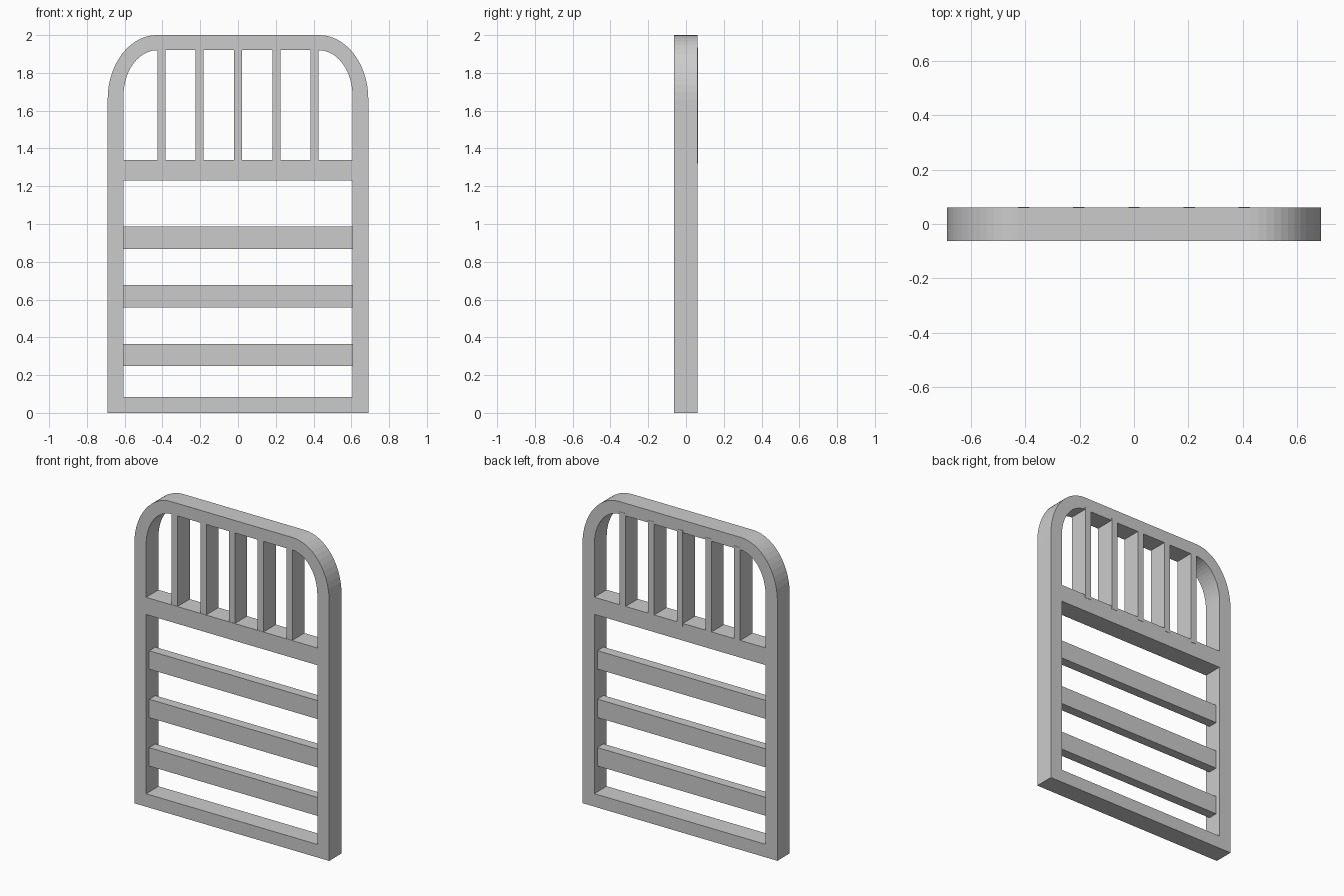
import bpy, bmesh
from math import sin, cos, pi

cube = bpy.data.objects.get("Cube")
if cube:
    bpy.data.objects.remove(cube, do_unlink=True)

grey = bpy.data.materials.new("plain grey")
grey.use_nodes = True
grey.diffuse_color = (0.6, 0.6, 0.6, 1)
grey.node_tree.nodes["Principled BSDF"].inputs["Base Color"].default_value = (0.6, 0.6, 0.6, 1)

FRONT, BACK = -0.0635, 0.0615
INNER = 0.606


def add_object(name, bm):
    bmesh.ops.recalc_face_normals(bm, faces=bm.faces)
    mesh = bpy.data.meshes.new(name)
    bm.to_mesh(mesh)
    bm.free()
    mesh.materials.append(grey)
    obj = bpy.data.objects.new(name, mesh)
    bpy.context.collection.objects.link(obj)
    return obj


def box(name, low, high):
    bm = bmesh.new()
    bmesh.ops.create_cube(bm, size=1)
    for v in bm.verts:
        v.co = [a if c < 0 else b for c, a, b in zip(v.co, low, high)]
    return add_object(name, bm)


def arch(half, bottom, top, rx, rz, steps=14):
    """Outline with square feet and two rounded upper corners."""
    arc = [(half - rx + rx * cos(i * pi / 2 / steps),
            top - rz + rz * sin(i * pi / 2 / steps)) for i in range(steps + 1)]
    right = [(half, bottom)] + arc
    return right + [(-x, z) for x, z in reversed(right)]


# Arched outer frame: two outlines joined into a ring, then given depth
bm = bmesh.new()
outer, inner = [[bm.verts.new((x, FRONT, z)) for x, z in outline] for outline in
                (arch(0.69, 0, 2, 0.26, 0.34), arch(INNER, 0.083, 1.92, 0.18, 0.24))]
n = len(outer)
for i in range(n):
    j = (i + 1) % n
    bm.faces.new((outer[i], outer[j], inner[j], inner[i]))
ring = bmesh.ops.extrude_face_region(bm, geom=bm.faces[:])
moved = [g for g in ring["geom"] if isinstance(g, bmesh.types.BMVert)]
bmesh.ops.translate(bm, verts=moved, vec=(0, BACK - FRONT, 0))
add_object("arched_frame", bm)

# Full-depth middle rail
box("middle_rail", (-INNER, FRONT, 1.23), (INNER, BACK, 1.34))

# Thin horizontal slats, set back from both faces
for i in range(3):
    z = 0.307 + 0.31 * i
    box(f"slat_{i + 1}", (-INNER, -0.032, z - 0.059), (INNER, 0.03, z + 0.059))

# Upright bars, standing slightly proud at the back
for i in range(-2, 3):
    x = 0.203 * i
    box(f"upright_bar_{i + 3}", (x - 0.021, -0.061, 1.32), (x + 0.021, 0.0635, 1.935))
